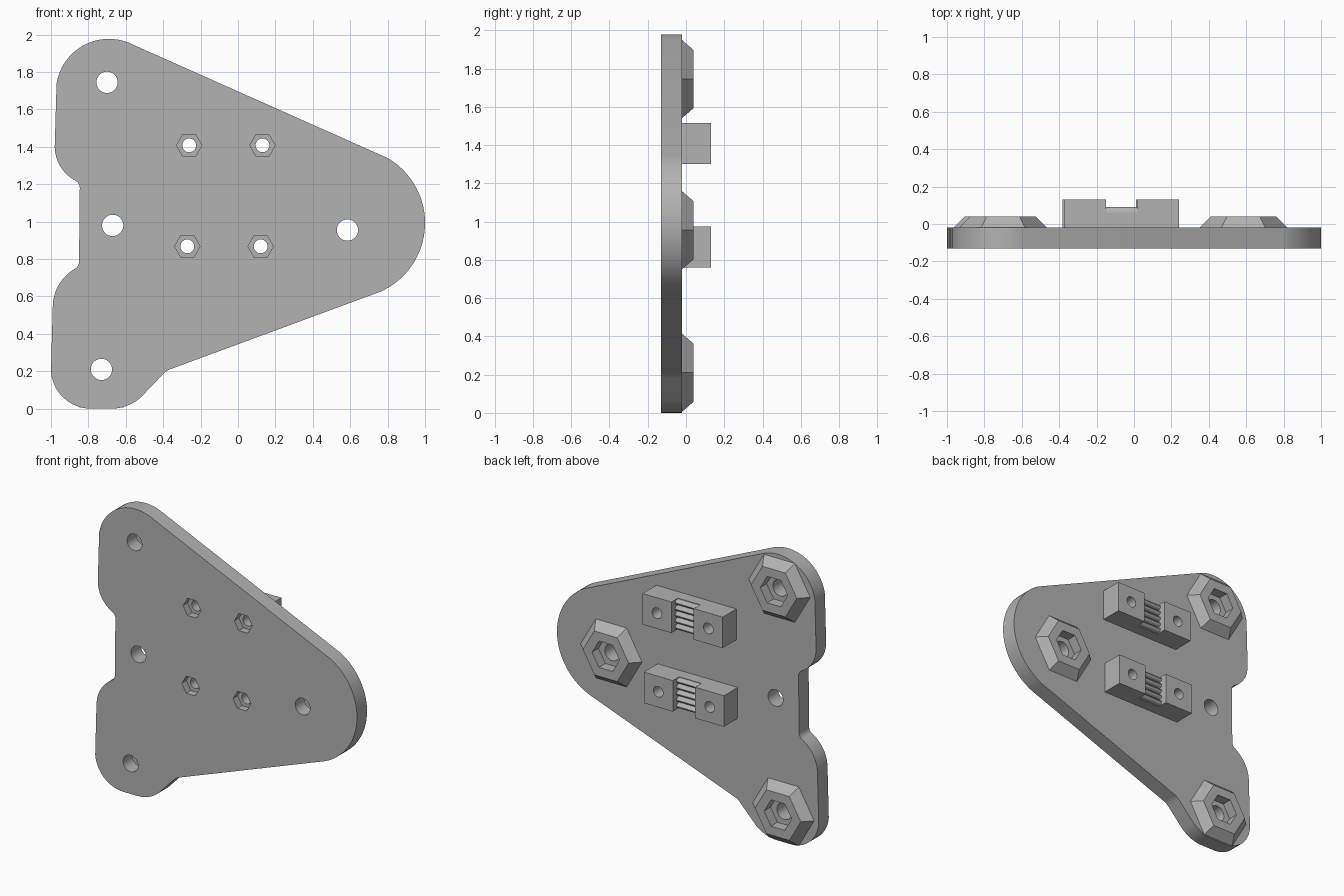
import bpy, bmesh, math
from mathutils import Vector

if "Cube" in bpy.data.objects:
    bpy.data.objects.remove(bpy.data.objects["Cube"])

grey = bpy.data.materials.new("matte grey")
grey.use_nodes = True
grey.diffuse_color = (0.45, 0.45, 0.45, 1)
grey.node_tree.nodes["Principled BSDF"].inputs["Base Color"].default_value = grey.diffuse_color

FRONT, BACK = -0.13, -0.02          # plate faces
BOSS_TOP, BLOCK_TOP = 0.04, 0.13
NOTCH_FLOOR = 0.06


def arc(a, m, b, n=16):
    """Points on the circle through a, m and b, running from a to b."""
    (ax, az), (mx, mz), (bx, bz) = a, m, b
    d = 2 * (ax * (mz - bz) + mx * (bz - az) + bx * (az - mz))
    sa, sm, sb = ax * ax + az * az, mx * mx + mz * mz, bx * bx + bz * bz
    cx = (sa * (mz - bz) + sm * (bz - az) + sb * (az - mz)) / d
    cz = (sa * (bx - mx) + sm * (ax - bx) + sb * (mx - ax)) / d
    r = math.hypot(ax - cx, az - cz)
    t0 = math.atan2(az - cz, ax - cx)
    turn = (math.atan2(bz - cz, bx - cx) - t0) % math.tau
    if (math.atan2(mz - cz, mx - cx) - t0) % math.tau > turn:
        turn -= math.tau
    return [(cx + r * math.cos(t0 + turn * i / n), cz + r * math.sin(t0 + turn * i / n))
            for i in range(n + 1)]


def ring(c, r, n):
    return [(c[0] + r * math.cos(math.tau * i / n), c[1] + r * math.sin(math.tau * i / n))
            for i in range(n)]


def rect(c, hx, hz):
    return [(c[0] + sx * hx, c[1] + sz * hz) for sx, sz in ((-1, -1), (1, -1), (1, 1), (-1, 1))]


def loft(bm, low, y0, high, y1):
    """Closed solid between two matching outlines at depths y0 and y1."""
    a = [bm.verts.new((x, y0, z)) for x, z in low]
    b = [bm.verts.new((x, y1, z)) for x, z in high]
    bm.faces.new(a)
    bm.faces.new(b[::-1])
    for i in range(len(a)):
        j = (i + 1) % len(a)
        bm.faces.new((a[j], a[i], b[i], b[j]))


def make(name, solids):
    bm = bmesh.new()
    for s in solids:
        loft(bm, *s)
    bmesh.ops.recalc_face_normals(bm, faces=bm.faces)
    me = bpy.data.meshes.new(name)
    bm.to_mesh(me)
    bm.free()
    me.materials.append(grey)
    ob = bpy.data.objects.new(name, me)
    bpy.context.collection.objects.link(ob)
    return ob


def smooth(ob):
    bpy.ops.object.select_all(action="DESELECT")
    ob.select_set(True)
    bpy.context.view_layer.objects.active = ob
    bpy.ops.object.shade_smooth_by_angle(angle=math.radians(30))


def cut(ob, cutters):
    bpy.context.view_layer.objects.active = ob
    for c in cutters:
        mod = ob.modifiers.new("cut", "BOOLEAN")
        mod.operation, mod.solver, mod.object = "DIFFERENCE", "EXACT", c
        bpy.ops.object.modifier_apply(modifier=mod.name)
    smooth(ob)


# Layout of holes
boss_spots = [(-0.70, 1.745), (0.585, 0.955), (-0.73, 0.21)]
plain_hole = (-0.67, 0.98)
block_spots = [(-0.065, 1.408), (-0.075, 0.868)]
screw_spots = [(x + s * 0.196, z) for x, z in block_spots for s in (-1, 1)]

# Cutters
big_holes = make("big_hole_cutter", [(ring(c, 0.057, 32), -0.3, ring(c, 0.057, 32), 0.3)
                                     for c in boss_spots + [plain_hole]])
small_holes = make("small_hole_cutter", [(ring(c, 0.037, 24), -0.3, ring(c, 0.037, 24), 0.3)
                                         for c in screw_spots])
boss_pockets = make("boss_pocket_cutter", [(ring(c, 0.105, 6), -0.03, ring(c, 0.105, 6), 0.2)
                                           for c in boss_spots])
front_pockets = make("front_pocket_cutter", [(ring(c, 0.068, 6), -0.3, ring(c, 0.068, 6), -0.08)
                                             for c in screw_spots])
notches = make("notch_cutter", [(rect(c, 0.085, 0.2), NOTCH_FLOOR, rect(c, 0.085, 0.2), 0.3)
                                for c in block_spots])
cutters = [big_holes, small_holes, boss_pockets, front_pockets, notches]
for c in cutters:
    c.hide_render = True

# Base plate with rounded lobes and a side recess
outline = (arc((-0.585, 1.957), (-0.885, 1.90), (-0.97, 1.74))
           + arc((-0.98, 1.40), (-0.947, 1.29), (-0.87, 1.22), 8)
           + arc((-0.858, 1.21), (-0.85, 1.20), (-0.846, 1.18), 3)
           + arc((-0.85, 0.78), (-0.855, 0.765), (-0.868, 0.75), 3)
           + arc((-0.88, 0.743), (-0.957, 0.665), (-0.99, 0.56), 8)
           + arc((-1.0, 0.2), (-0.94, 0.065), (-0.79, 0.0), 10)
           + arc((-0.68, 0.0), (-0.595, 0.015), (-0.52, 0.06), 6)
           + arc((-0.40, 0.185), (-0.385, 0.198), (-0.365, 0.21), 3)
           + arc((0.76, 0.625), (1.0, 1.0), (0.80, 1.34), 32))
plate = make("base_plate", [(outline, FRONT, outline, BACK)])
cut(plate, [big_holes, small_holes, boss_pockets, front_pockets])

# Tapered hexagonal nut bosses
for i, c in enumerate(boss_spots):
    boss = make(f"nut_boss_{i + 1}", [(ring(c, 0.235, 6), BACK, ring(c, 0.175, 6), BOSS_TOP)])
    cut(boss, [boss_pockets, big_holes])

# Clamp blocks with a notch across the middle and ridges along its floor
for name, c in zip(("upper", "lower"), block_spots):
    block = make(f"{name}_clamp_block", [(rect(c, 0.306, 0.107), BACK, rect(c, 0.306, 0.107), BLOCK_TOP)])
    cut(block, [notches, small_holes])

    bm = bmesh.new()
    count, pitch = 5, 0.0428
    for k in range(count):
        z = c[1] + (k - (count - 1) / 2) * pitch
        ends = []
        for s in (-1, 1):
            ends.append([bm.verts.new((c[0] + s * 0.085,
                                       NOTCH_FLOOR + 0.03 * math.sin(math.pi * j / 8),
                                       z + 0.018 * math.cos(math.pi * j / 8))) for j in range(9)])
        for j in range(8):
            bm.faces.new((ends[0][j], ends[0][j + 1], ends[1][j + 1], ends[1][j]))
        for e in ends:
            bm.faces.new(e)
    bmesh.ops.recalc_face_normals(bm, faces=bm.faces)
    me = bpy.data.meshes.new(f"{name}_grip_ridges")
    bm.to_mesh(me)
    bm.free()
    me.materials.append(grey)
    ridges = bpy.data.objects.new(me.name, me)
    bpy.context.collection.objects.link(ridges)
    smooth(ridges)

for c in cutters:
    bpy.data.objects.remove(c)
